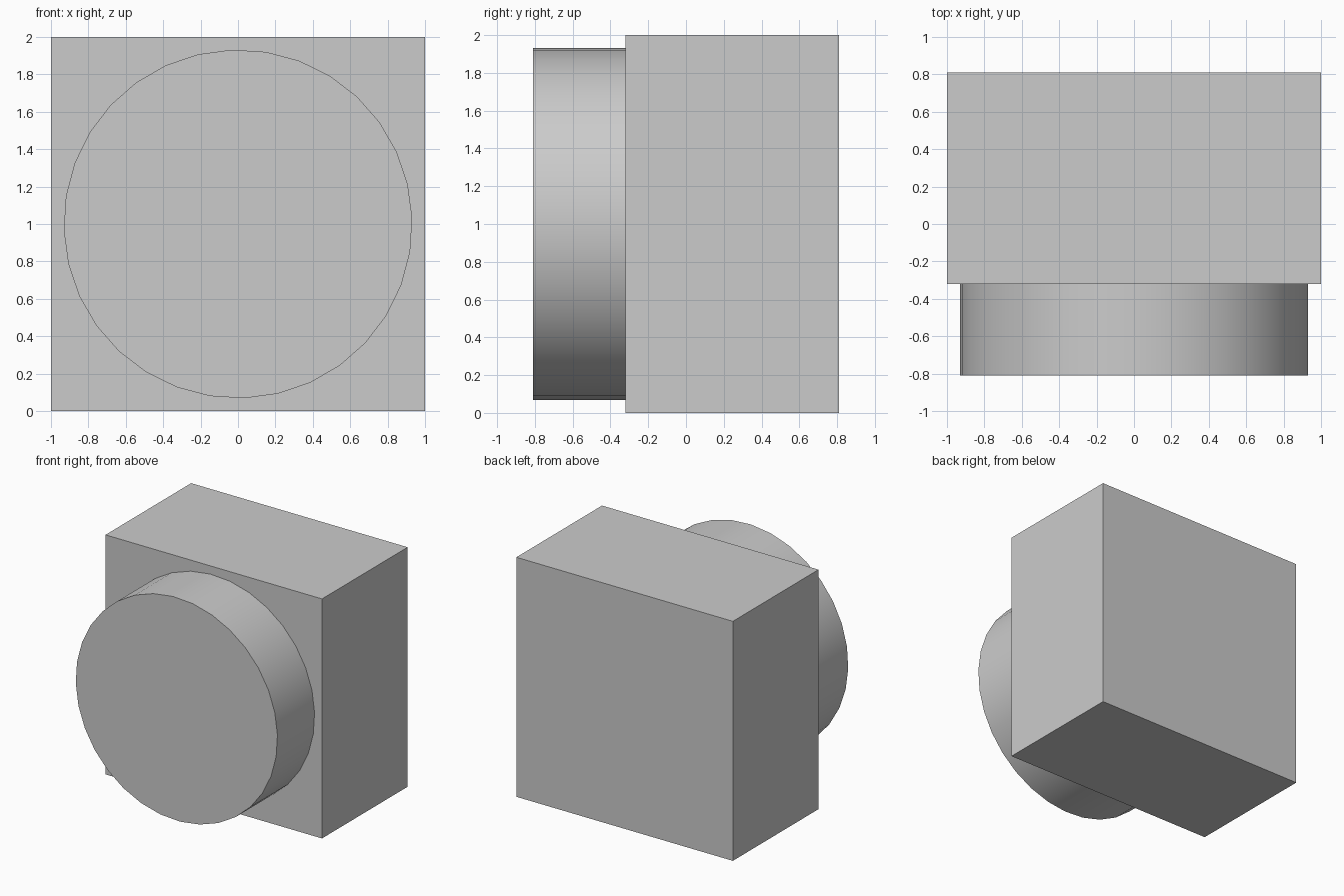
import bpy
from math import radians

if "Cube" in bpy.data.objects:
    bpy.data.objects.remove(bpy.data.objects["Cube"])

FRONT, FACE, BACK = -0.81, -0.32, 0.81

# Square housing block
bpy.ops.mesh.primitive_cube_add(size=1, location=(0, (FACE + BACK) / 2, 1))
block = bpy.context.object
block.name = "housing_block"
block.scale = (2, BACK - FACE, 2)
bpy.ops.object.transform_apply(location=False, rotation=False, scale=True)

# Round drum on the front face, turned slightly about its own axis
bpy.ops.mesh.primitive_cylinder_add(
    vertices=32, radius=0.932, depth=FACE - FRONT,
    location=(0, (FRONT + FACE) / 2, 1),
    rotation=(radians(90), radians(-2), 0))
drum = bpy.context.object
drum.name = "front_drum"
bpy.ops.object.shade_smooth_by_angle(angle=radians(30))
